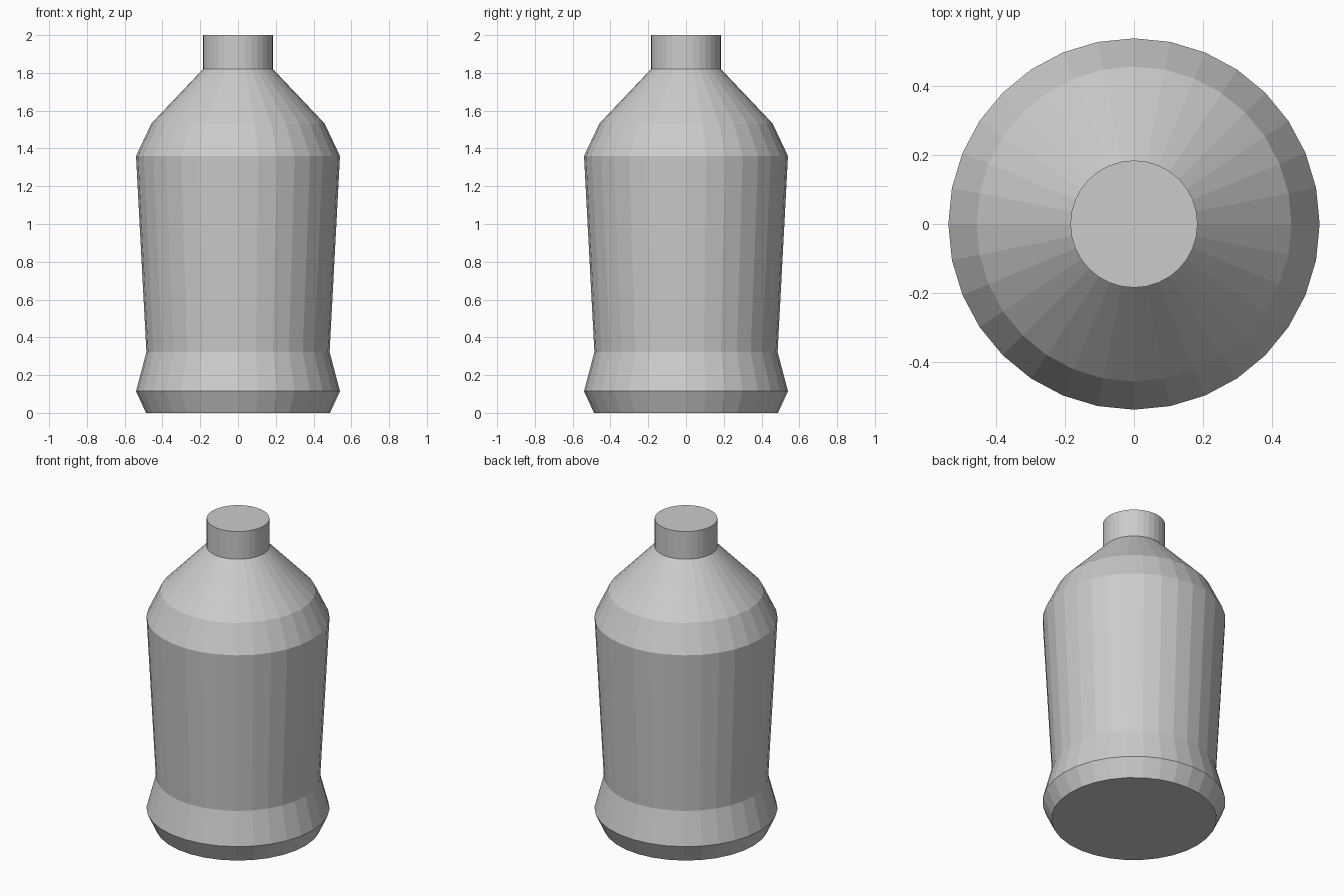
import bpy, bmesh
from math import cos, sin, pi

if "Cube" in bpy.data.objects:
    bpy.data.objects.remove(bpy.data.objects["Cube"])

SIDES = 32

# (radius, height) from base to mouth
PROFILE = [(0.487, 0.0), (0.54, 0.115), (0.485, 0.322), (0.54, 1.36),
           (0.458, 1.533), (0.185, 1.82), (0.185, 2.0)]


def lathe(name, profile, sides):
    bm = bmesh.new()
    rings = [[bm.verts.new((r * cos(2 * pi * i / sides), r * sin(2 * pi * i / sides), z))
              for i in range(sides)] for r, z in profile]
    # side walls
    for low, high in zip(rings, rings[1:]):
        for i in range(sides):
            j = (i + 1) % sides
            bm.faces.new((low[i], low[j], high[j], high[i]))
    # base and closed mouth
    bm.faces.new(rings[0][::-1])
    bm.faces.new(rings[-1])
    mesh = bpy.data.meshes.new(name)
    bm.to_mesh(mesh)
    bm.free()
    obj = bpy.data.objects.new(name, mesh)
    bpy.context.collection.objects.link(obj)
    return obj


# Bottle: foot, waist, body, shoulder and neck in one flat-shaded solid
lathe("bottle", PROFILE, SIDES)
